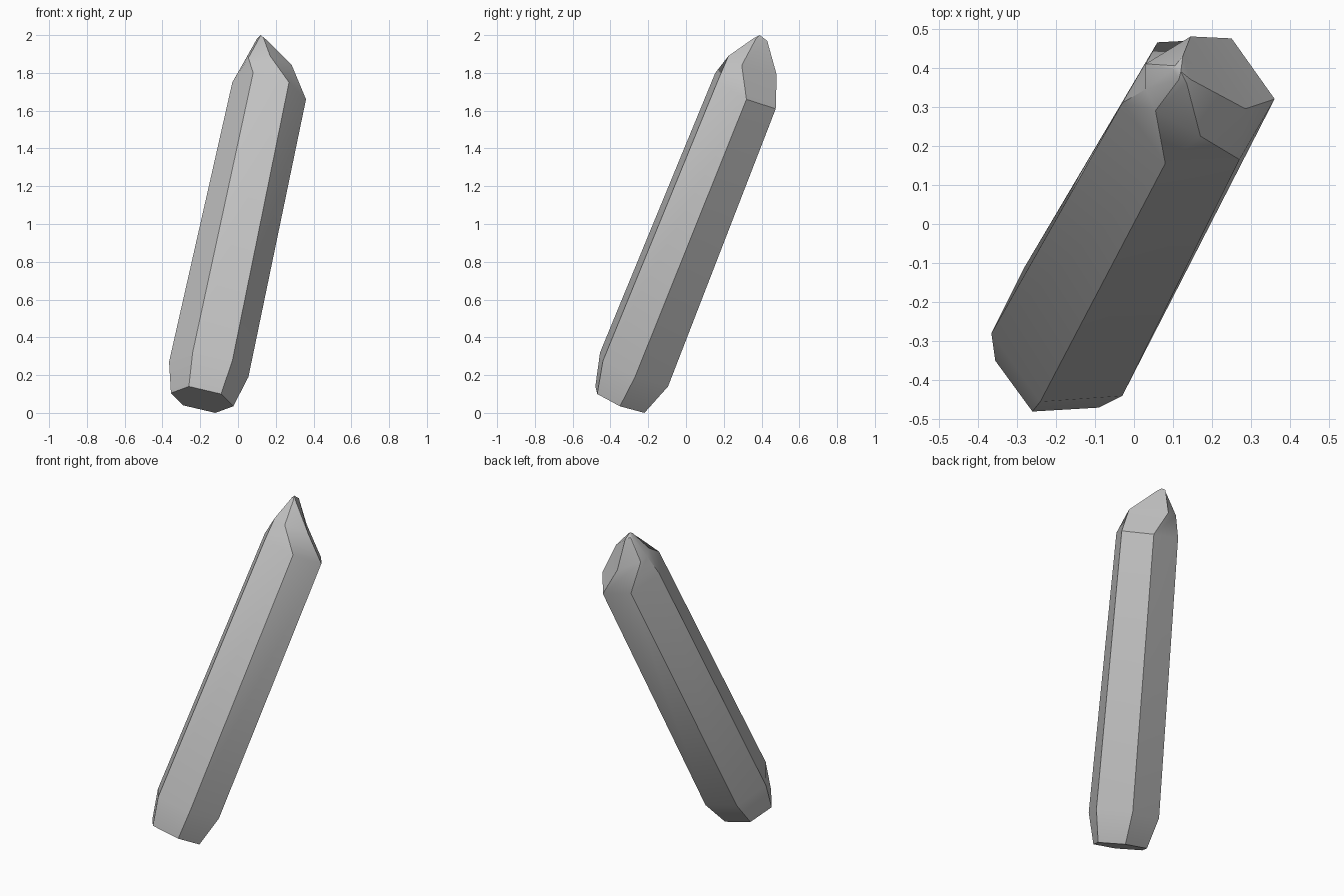
import bpy
import bmesh
import math
from mathutils import Vector

default_cube = bpy.data.objects.get("Cube")
if default_cube:
    bpy.data.objects.remove(default_cube, do_unlink=True)


def make_material(name, colour):
    material = bpy.data.materials.new(name)
    material.use_nodes = True
    material.diffuse_color = colour
    shader = next(n for n in material.node_tree.nodes if n.type == "BSDF_PRINCIPLED")
    shader.inputs["Base Color"].default_value = colour
    return material


def hexagon(centre, *corners):
    """Six corners from three corner offsets and their opposites."""
    centre = Vector(centre)
    offsets = [Vector(corner) for corner in corners]
    return [centre + o for o in offsets] + [centre - o for o in offsets]


def bridge(bm, lower, upper):
    """Join two rings of corners with a band of faces."""
    count = len(lower)
    for i in range(count):
        j = (i + 1) % count
        bm.faces.new((lower[i], lower[j], upper[j], upper[i]))


# Leaning shaft: flat foot, lower shoulder and upper shoulder
foot = hexagon((-0.19, -0.35, 0.07),
               (-0.07, -0.13, 0.07), (0.1, -0.12, 0.03), (0.165, 0, -0.035))
lower_shoulder = hexagon((-0.155, -0.275, 0.23),
                         (-0.085, -0.18, 0.09), (0.125, -0.165, 0.045), (0.21, 0.005, -0.04))
upper_shoulder = hexagon((0.165, 0.315, 1.705),
                         (-0.085, -0.16, 0.095), (0.105, -0.15, 0.045), (0.195, 0.005, -0.045))

# Uneven faceted point, bent towards the back
point_facets = [(0.055, 0.29, 1.88), (0.17, 0.225, 1.89), (0.285, 0.295, 1.84),
                (0.145, 0.48, 1.79), (0.03, 0.41, 1.845), (0.03, 0.345, 1.855)]
point_crown = [(0.115, 0.37, 1.99), (0.135, 0.36, 1.985), (0.145, 0.37, 1.98),
               (0.125, 0.43, 1.97), (0.105, 0.405, 1.98), (0.1, 0.395, 1.98)]
apex = (0.12, 0.39, 2.0)

bm = bmesh.new()
rings = [[bm.verts.new(corner) for corner in ring]
         for ring in (foot, lower_shoulder, upper_shoulder, point_facets, point_crown)]
for lower, upper in zip(rings, rings[1:]):
    bridge(bm, lower, upper)

# Close the foot and the tip
bm.faces.new(rings[0])
tip = bm.verts.new(apex)
crown = rings[-1]
for i, corner in enumerate(crown):
    bm.faces.new((corner, crown[(i + 1) % len(crown)], tip))
bmesh.ops.recalc_face_normals(bm, faces=bm.faces)

mesh = bpy.data.meshes.new("crystal_shard")
bm.to_mesh(mesh)
bm.free()

crystal = bpy.data.objects.new("crystal_shard", mesh)
bpy.context.collection.objects.link(crystal)
mesh.materials.append(make_material("stone grey", (0.55, 0.55, 0.55, 1)))

# Soft shoulders, crisp long edges
bpy.ops.object.select_all(action="DESELECT")
crystal.select_set(True)
bpy.context.view_layer.objects.active = crystal
bpy.ops.object.shade_smooth_by_angle(angle=math.radians(32))
